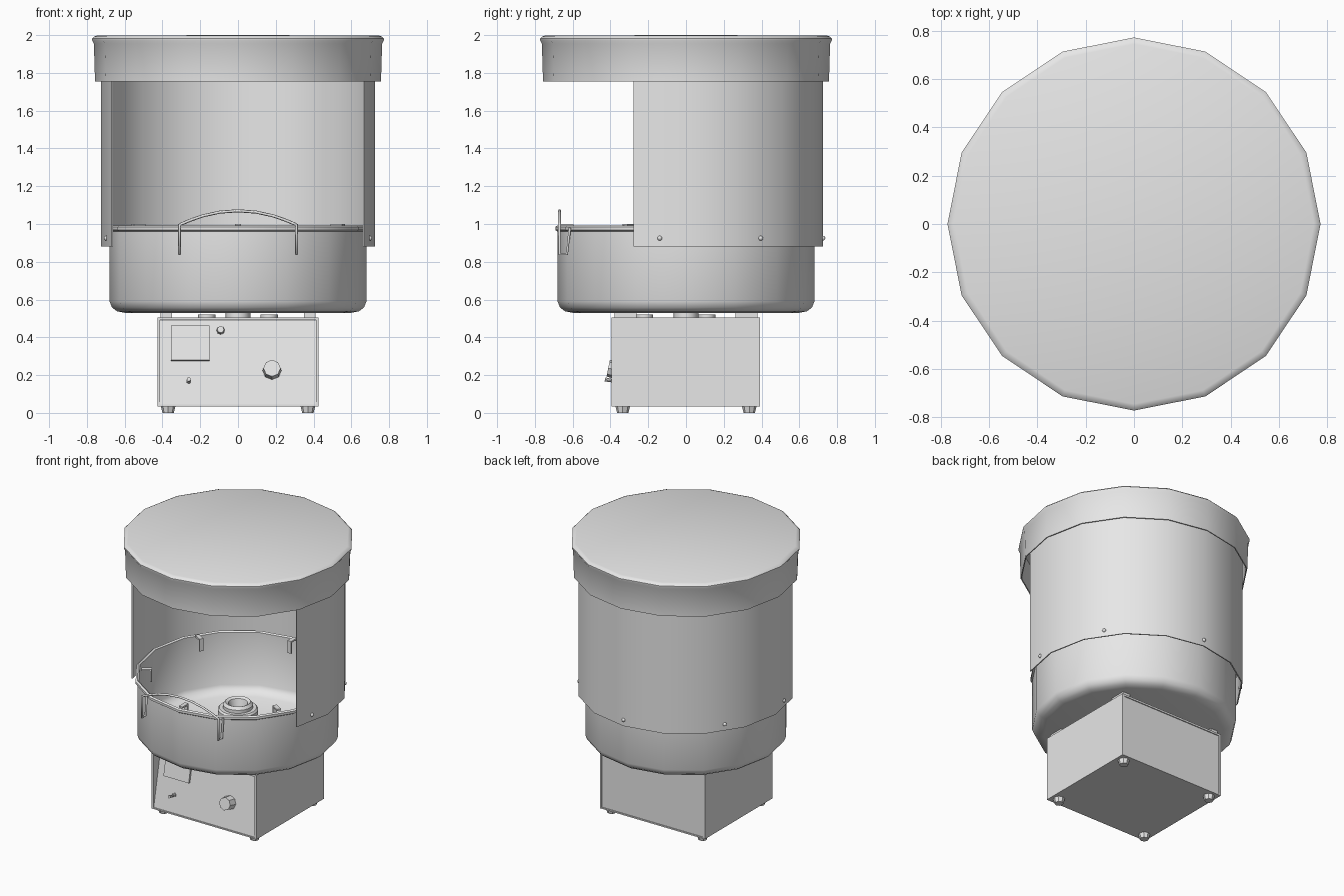
import bpy, bmesh, math
from math import sin, cos, radians, pi
from mathutils import Matrix, Vector

if "Cube" in bpy.data.objects:
    bpy.data.objects.remove(bpy.data.objects["Cube"])

metal = bpy.data.materials.new("brushed_grey")
metal.use_nodes = True
GREY = (0.8, 0.8, 0.8, 1)
metal.diffuse_color = GREY
metal.node_tree.nodes["Principled BSDF"].inputs["Base Color"].default_value = GREY


def finish(bm, name, smooth=True):
    bmesh.ops.remove_doubles(bm, verts=bm.verts, dist=1e-5)
    bmesh.ops.recalc_face_normals(bm, faces=bm.faces)
    me = bpy.data.meshes.new(name)
    bm.to_mesh(me)
    bm.free()
    ob = bpy.data.objects.new(name, me)
    bpy.context.collection.objects.link(ob)
    me.materials.append(metal)
    if smooth:
        bpy.ops.object.select_all(action='DESELECT')
        ob.select_set(True)
        bpy.context.view_layer.objects.active = ob
        bpy.ops.object.shade_smooth_by_angle(angle=radians(35))
    return ob


def lathe(name, profile, sides=16, start=0, steps=None, closed=False):
    """Turn an (r, z) profile about the z axis, fully or over some steps."""
    bm = bmesh.new()
    pts = profile + profile[:1] if closed else profile
    steps = steps or sides
    rings = []
    for i in range(steps + 1):
        a = radians(start) + 2 * pi * i / sides
        rings.append([bm.verts.new((r * cos(a), r * sin(a), z)) for r, z in pts])
    for a, b in zip(rings, rings[1:]):
        for j in range(len(pts) - 1):
            bm.faces.new((a[j], b[j], b[j + 1], a[j + 1]))
    if steps < sides and closed:
        for ring in (rings[0], rings[-1]):
            bm.faces.new(ring[:-1])
    bmesh.ops.dissolve_degenerate(bm, dist=1e-5, edges=bm.edges)
    return finish(bm, name)


def box(name, centre, size, mat=None):
    bm = bmesh.new()
    m = Matrix.Translation(centre) if mat is None else mat
    bmesh.ops.create_cube(bm, size=1, matrix=m @ Matrix.Diagonal((*size, 1)))
    return finish(bm, name, False)


def cylinder(name, mat, r1, r2, depth, sides=12):
    """Cylinder standing on the origin of mat along its z axis."""
    bm = bmesh.new()
    bmesh.ops.create_cone(bm, cap_ends=True, segments=sides, radius1=r1, radius2=r2,
                          depth=depth, matrix=mat @ Matrix.Translation((0, 0, depth / 2)))
    return finish(bm, name)


# Lid with a rolled upper edge, open below
lathe("lid", [(0, 2.0), (0.745, 1.998), (0.762, 1.992), (0.772, 1.982), (0.772, 1.972),
              (0.763, 1.955), (0.757, 1.755), (0.75, 1.755), (0.75, 1.97), (0, 1.975)])

# Curved wind shield, open at the front
lathe("shield", [(0.725, 0.88), (0.725, 1.96), (0.717, 1.96), (0.717, 0.88)],
      start=-22.5, steps=10, closed=True)
for a in (-11.25, 33.75, 90, 146.25, 191.25):
    bm = bmesh.new()
    r = 0.725 if a == 90 else 0.711
    bmesh.ops.create_uvsphere(bm, u_segments=10, v_segments=6, radius=0.013,
                              matrix=Matrix.Translation((r * cos(radians(a)), r * sin(radians(a)), 0.925)))
    finish(bm, "shield_rivet")

# Bowl with rounded bottom and rolled rim
lathe("bowl", [(0, 0.53), (0.60, 0.53), (0.64, 0.538), (0.667, 0.558), (0.68, 0.59),
               (0.68, 0.96), (0.692, 0.968), (0.692, 0.985), (0.68, 0.993), (0.668, 0.985),
               (0.668, 0.60), (0.65, 0.57), (0.60, 0.545), (0, 0.54)])

# Clips hooked over the bowl rim
for k in range(6):
    turn = Matrix.Rotation(radians(30 + 60 * k), 4, 'Z')
    r = 0.61 if k % 3 != 1 else 0.63
    box("clip_top", None, (0.07, 0.03, 0.012), turn @ Matrix.Translation((r, 0, 0.995)))
    box("clip_strip", None, (0.01, 0.03, 0.09), turn @ Matrix.Translation((r - 0.03, 0, 0.955)))

# Spinner head in the middle of the bowl
lathe("spinner_plate", [(0, 0.565), (0.18, 0.565), (0.18, 0.535), (0, 0.535)], 24)
lathe("spinner_head", [(0.07, 0.56), (0.07, 0.64), (0.135, 0.64), (0.135, 0.73), (0.125, 0.742),
                       (0.10, 0.742), (0.10, 0.765), (0.085, 0.785), (0.065, 0.775),
                       (0.05, 0.72), (0, 0.72)], 24)

# Bent wire handle on the bowl front
half = [(0.31, -0.615, 0.98), (0.31, -0.63, 0.84), (0.31, -0.67, 0.84), (0.31, -0.67, 0.985)]
arch = [(0.31 * cos(pi * i / 10), -0.67, 1.07 - 0.075 * cos(pi * i / 10) ** 2) for i in range(11)]
path = half + arch + [(-x, y, z) for x, y, z in reversed(half)]
curve = bpy.data.curves.new("handle", 'CURVE')
curve.dimensions = '3D'
curve.bevel_depth = 0.008
curve.bevel_resolution = 1
curve.use_fill_caps = True
spline = curve.splines.new('POLY')
spline.points.add(len(path) - 1)
for p, co in zip(spline.points, path):
    p.co = (*co, 1)
curve.materials.append(metal)
bpy.context.collection.objects.link(bpy.data.objects.new("handle", curve))

# Base cabinet with a sloping control panel between the side walls
bm = bmesh.new()
side = [bm.verts.new((-0.412, y, z)) for y, z in
        ((-0.39, 0.04), (-0.30, 0.49), (0.385, 0.49), (0.385, 0.04))]
face = bm.faces.new(side)
new = bmesh.ops.extrude_face_region(bm, geom=[face])["geom"]
bmesh.ops.translate(bm, vec=(0.824, 0, 0), verts=[v for v in new if isinstance(v, bmesh.types.BMVert)])
finish(bm, "cabinet", False)
for s in (-1, 1):
    box("cabinet_side", (s * 0.419, -0.002, 0.27), (0.014, 0.785, 0.47))
box("cabinet_top", (0, -0.002, 0.498), (0.85, 0.785, 0.014))
box("cabinet_floor", (0, -0.002, 0.04), (0.85, 0.785, 0.01))


# Controls on the panel
def on_panel(x, z):
    y = -0.39 + 0.2 * (z - 0.04)
    return Matrix.Translation((x, y, z)) @ Matrix.Rotation(radians(78.7), 4, 'X')


box("display", None, (0.205, 0.188, 0.03), on_panel(-0.253, 0.368))
cylinder("knob", on_panel(0.18, 0.225), 0.05, 0.045, 0.06, 8)
cylinder("button", on_panel(-0.092, 0.437), 0.022, 0.018, 0.025, 8)
cylinder("switch_nut", on_panel(-0.26, 0.168), 0.014, 0.014, 0.012, 6)
cylinder("switch_lever", on_panel(-0.26, 0.165), 0.007, 0.011, 0.065, 8)

# Feet and bowl mounts
for sx in (-1, 1):
    for sy in (-1, 1):
        cylinder("foot", Matrix.Translation((sx * 0.37, sy * 0.335, 0)), 0.03, 0.04, 0.04, 8)
        box("bowl_mount", (sx * 0.38, sy * 0.32, 0.52), (0.06, 0.115, 0.035))
for x, y in ((-0.165, -0.22), (0.165, 0.11)):
    cylinder("mount_bolt", Matrix.Translation((x, y, 0.5)), 0.046, 0.046, 0.02)
cylinder("drive_shaft", Matrix.Translation((0, 0, 0.5)), 0.065, 0.065, 0.04)
